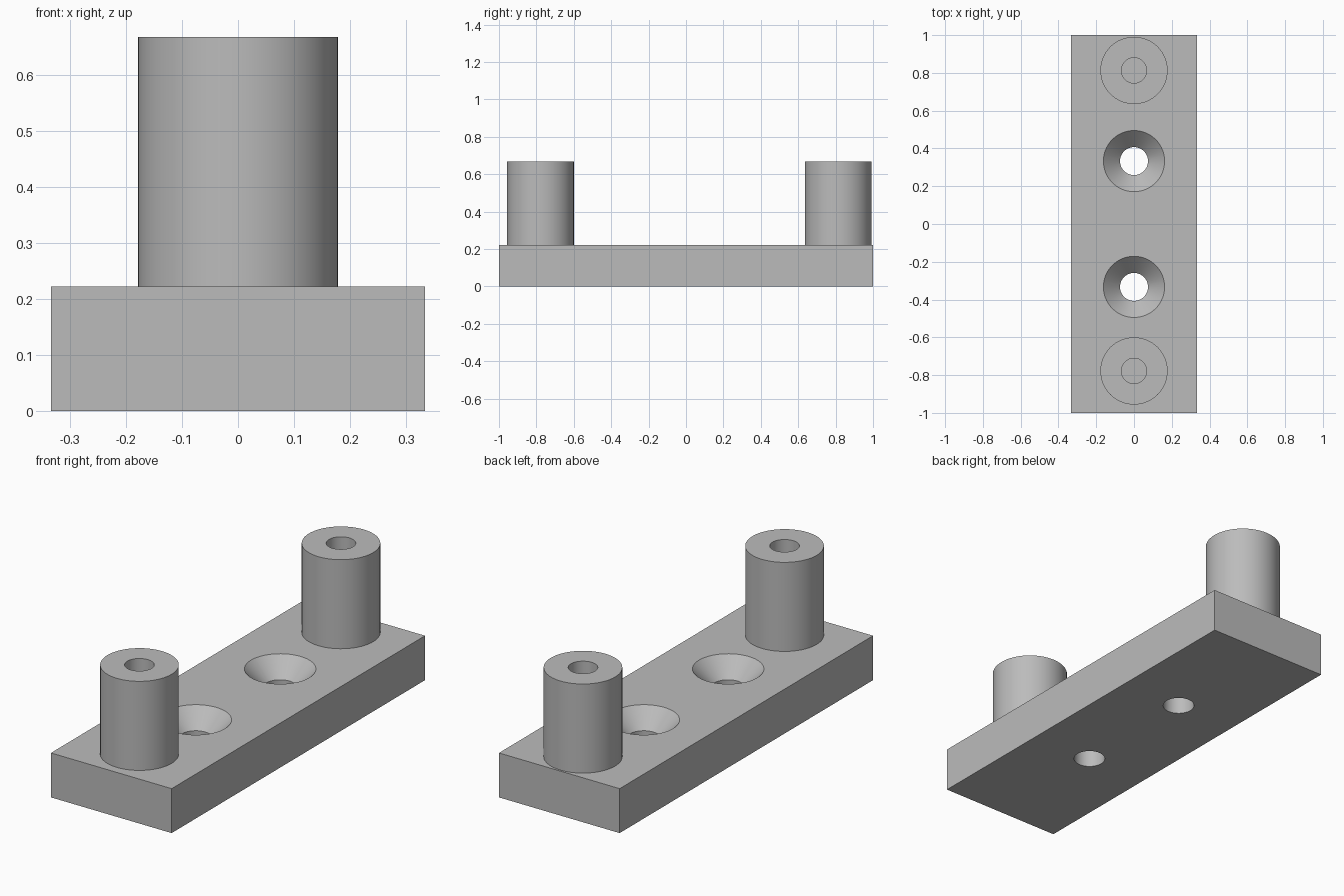
import bpy, math

cube = bpy.data.objects.get("Cube")
if cube:
    bpy.data.objects.remove(cube, do_unlink=True)

PLATE_TOP, POST_TOP = 0.222, 0.667
SEGMENTS = 64

grey = bpy.data.materials.new("plain_grey")
grey.use_nodes = True
colour = (0.5, 0.5, 0.5, 1)
grey.diffuse_color = colour
grey.node_tree.nodes["Principled BSDF"].inputs["Base Color"].default_value = colour


def lathe(name, profile, y, caps=False):
    """Spin (radius, z) points around a vertical axis at y."""
    n = SEGMENTS
    verts = [(r * math.cos(2 * math.pi * i / n), r * math.sin(2 * math.pi * i / n), z)
             for r, z in profile for i in range(n)]
    faces = [(k * n + i, k * n + (i + 1) % n, (k + 1) * n + (i + 1) % n, (k + 1) * n + i)
             for k in range(len(profile) - 1) for i in range(n)]
    if caps:
        faces.append(tuple(reversed(range(n))))
        faces.append(tuple(range(len(verts) - n, len(verts))))
    mesh = bpy.data.meshes.new(name)
    mesh.from_pydata(verts, [], faces)
    mesh.materials.append(grey)
    obj = bpy.data.objects.new(name, mesh)
    obj.location.y = y
    bpy.context.collection.objects.link(obj)
    return obj


def activate(obj):
    bpy.ops.object.select_all(action='DESELECT')
    obj.select_set(True)
    bpy.context.view_layer.objects.active = obj


# Base plate
bpy.ops.mesh.primitive_cube_add(size=1, location=(0, 0, PLATE_TOP / 2))
plate = bpy.context.object
plate.name = "base_plate"
plate.scale = (0.667, 2, PLATE_TOP)
bpy.ops.object.transform_apply(location=True, scale=True)
plate.data.materials.append(grey)

# Two countersunk screw holes through the plate
hole, sink, depth, extra = 0.074, 0.162, 0.089, 0.02
for y in (-0.333, 0.333):
    cutter = lathe("screw_hole_cutter",
                   [(hole, -extra), (hole, PLATE_TOP - depth),
                    (sink, PLATE_TOP), (sink, PLATE_TOP + extra)], y, caps=True)
    cutter.hide_render = True
    activate(plate)
    cut = plate.modifiers.new("screw_hole", 'BOOLEAN')
    cut.operation, cut.solver, cut.object = 'DIFFERENCE', 'EXACT', cutter
    bpy.ops.object.modifier_apply(modifier=cut.name)
    bpy.data.objects.remove(cutter, do_unlink=True)

# Hollow posts standing on the plate
outer, bore = 0.178, 0.067
posts = [lathe(name, [(outer, PLATE_TOP), (outer, POST_TOP),
                      (bore, POST_TOP), (bore, PLATE_TOP)], y)
         for name, y in (("front_post", -0.778), ("back_post", 0.813))]

for obj in [plate] + posts:
    activate(obj)
    bpy.ops.object.shade_smooth_by_angle(angle=math.radians(30))
